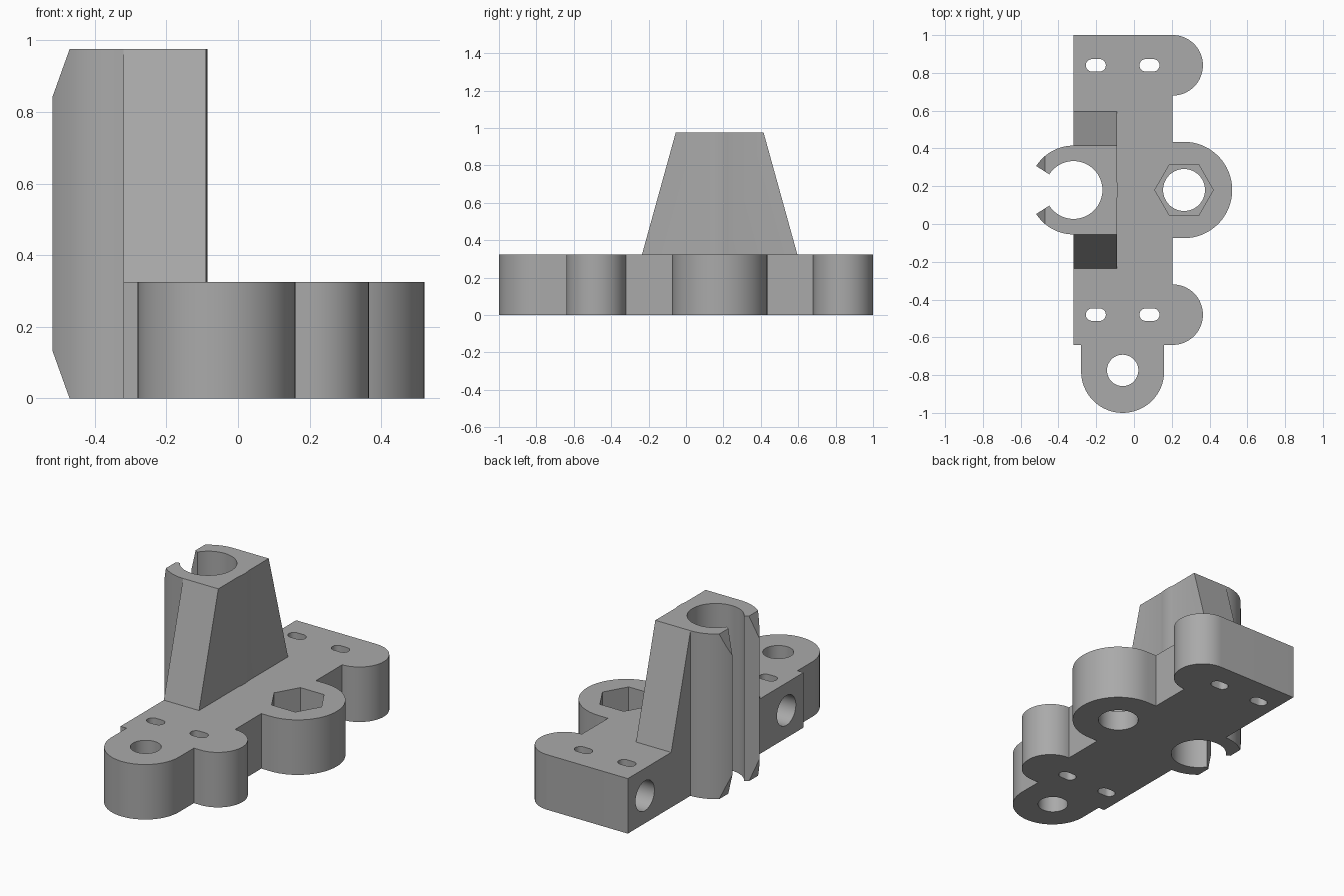
import bpy, bmesh
from math import cos, sin, pi, radians
from mathutils import Vector

if "Cube" in bpy.data.objects:
    bpy.data.objects.remove(bpy.data.objects["Cube"], do_unlink=True)

grey = bpy.data.materials.new("plain grey")
grey.use_nodes = True
COLOUR = (0.4, 0.4, 0.4, 1)
grey.diffuse_color = COLOUR
grey.node_tree.nodes["Principled BSDF"].inputs["Base Color"].default_value = COLOUR

BASE_H, TOP = 0.325, 0.975
CLIP = (-0.32, 0.18)
NUT = (0.265, 0.18)
SCREW = (-0.06, -0.775)
ROWS = (0.84, -0.48)


def arc(centre, r, start, end, steps=32):
    angles = [radians(start + (end - start) * i / steps) for i in range(steps + 1)]
    return [(centre[0] + r * cos(a), centre[1] + r * sin(a)) for a in angles]


def prism(name, points, low, high, axis="z"):
    """Extrude an outline along z (x, y), x (y, z) or y (x, z)."""
    place = {"z": lambda u, v, w: (u, v, w),
             "x": lambda u, v, w: (w, u, v),
             "y": lambda u, v, w: (u, w, v)}[axis]
    bm = bmesh.new()
    face = bm.faces.new([bm.verts.new(place(u, v, low)) for u, v in points])
    top = bmesh.ops.extrude_face_region(bm, geom=[face])["geom"]
    bmesh.ops.translate(bm, vec=Vector(place(0, 0, high - low)),
                        verts=[g for g in top if isinstance(g, bmesh.types.BMVert)])
    bmesh.ops.recalc_face_normals(bm, faces=bm.faces)
    mesh = bpy.data.meshes.new(name)
    bm.to_mesh(mesh)
    bm.free()
    mesh.materials.append(grey)
    obj = bpy.data.objects.new(name, mesh)
    bpy.context.collection.objects.link(obj)
    return obj


def cylinder(name, centre, r, low, high, axis="z", sides=64):
    return prism(name, arc(centre, r, 0, 360, sides)[:-1], low, high, axis)


def combine(target, other, operation):
    mod = target.modifiers.new(other.name, "BOOLEAN")
    mod.operation, mod.solver, mod.object = operation, "EXACT", other
    bpy.context.view_layer.objects.active = target
    bpy.ops.object.modifier_apply(modifier=mod.name)
    bpy.data.objects.remove(other, do_unlink=True)


# Base plate with three side lobes and a rounded front tab
outline = [(-0.32, 1.0)]
outline += arc((0.205, ROWS[0]), 0.16, 90, -90)
outline += [(0.205, 0.435)] + arc(NUT, 0.255, 90, -90) + [(0.205, -0.075)]
outline += arc((0.205, ROWS[1]), 0.16, 90, -90)
outline += [(0.16, -0.64)] + arc((-0.06, -0.78), 0.22, 0, -180)
outline += [(-0.28, -0.64), (-0.32, -0.64)]
body = prism("mounting_bracket", outline, 0, BASE_H)

# Tapered tower and round clip column
tower = [(-0.235, 0.2), (0.595, 0.2), (0.595, BASE_H),
         (0.415, TOP), (-0.055, TOP), (-0.235, BASE_H)]
combine(body, prism("tower", tower, -0.32, -0.09, "x"), "UNION")
combine(body, cylinder("clip_column", CLIP, 0.235, 0, TOP, sides=96), "UNION")

# Clip bore, its side opening and the chamfered tips
cuts = [cylinder("clip_bore", CLIP, 0.153, -0.1, 1.1),
        prism("clip_opening", [CLIP, (-0.72, 0.437), (-0.72, -0.077)], -0.1, 1.1)]
for level, step in ((TOP, -1), (0, 1)):
    tip = [(-0.45, level - step * 0.058), (-0.47, level),
           (-0.522, level + step * 0.145), (-0.7, level + step * 0.145),
           (-0.7, level - step * 0.058)]
    cuts.append(prism("tip_chamfer", tip, -0.2, 0.6, "y"))

# Nut pocket and vertical bolt holes
cuts += [cylinder("nut_pocket", NUT, 0.155, 0.12, 0.5, sides=6),
         cylinder("nut_bore", NUT, 0.111, -0.1, 0.5),
         cylinder("screw_bore", SCREW, 0.083, -0.1, 0.5)]

# Blind side holes, each crossed by two slots
for y in ROWS:
    cuts.append(cylinder("side_bore", (y, BASE_H / 2), 0.088, -0.5, 0.2, "x"))
    for x in (-0.202, 0.082):
        slot = arc((x + 0.02, y), 0.033, -90, 90, 12) + arc((x - 0.02, y), 0.033, 90, 270, 12)
        cuts.append(prism("slot", slot, -0.1, 0.5))

for cutter in cuts:
    combine(body, cutter, "DIFFERENCE")

# Smooth the curved walls, keep the corners crisp
bpy.ops.object.select_all(action="DESELECT")
body.select_set(True)
bpy.context.view_layer.objects.active = body
bpy.ops.object.shade_smooth_by_angle(angle=radians(25))
